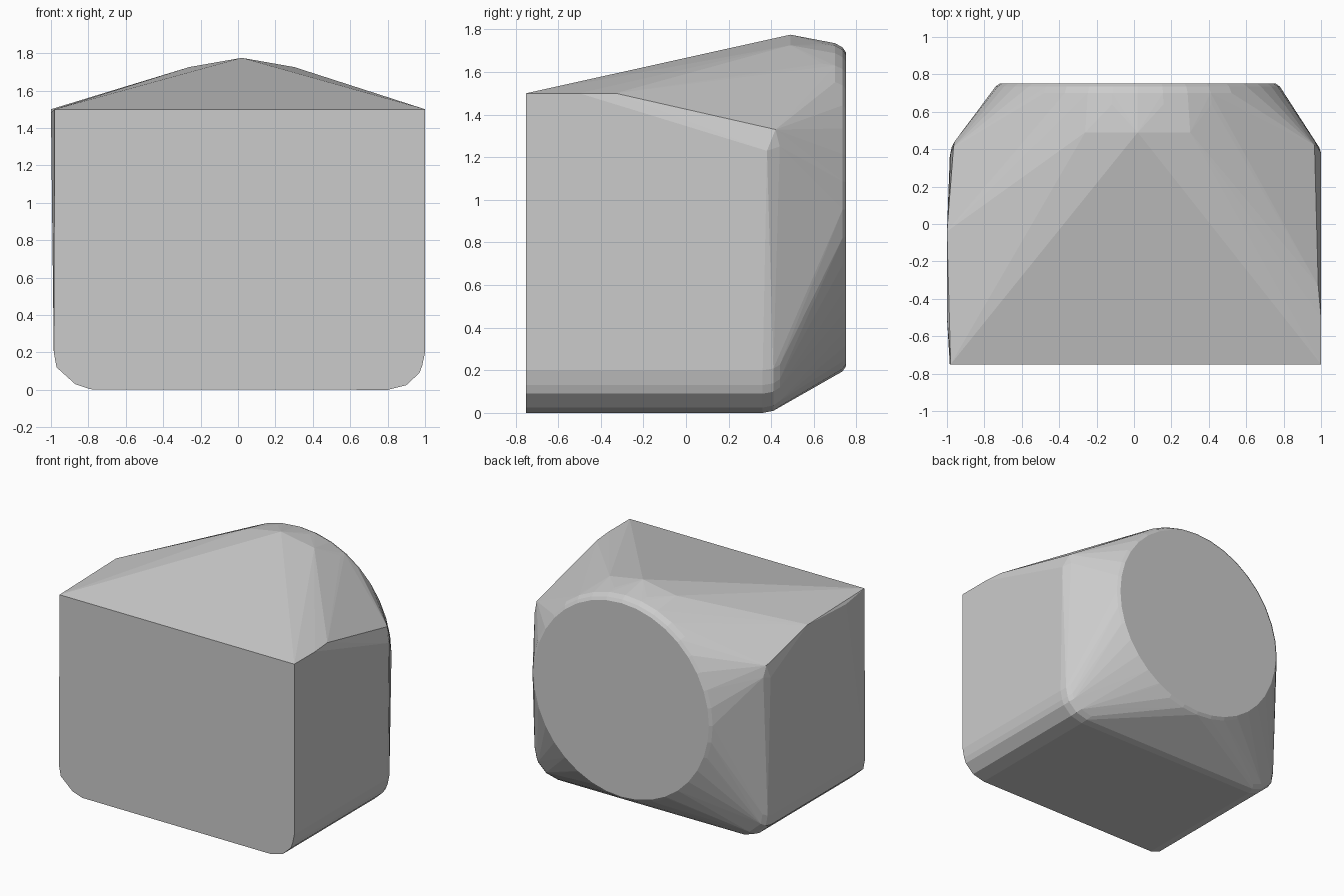
import bpy, bmesh
from math import sin, cos, tau

if "Cube" in bpy.data.objects:
    bpy.data.objects.remove(bpy.data.objects["Cube"])

pts = []


def ring(y, r, n):
    """Circle of points facing the back, first point at the top."""
    for i in range(n):
        a = tau * i / n
        pts.append((0.02 + r * sin(a), y, 0.955 + r * cos(a)))


# rounded bottom profile of the box, (x, z)
bottom = [(-0.985, 0.2), (-0.97, 0.12), (-0.87, 0.03), (-0.79, 0.003),
          (0.80, 0.0), (0.90, 0.025), (0.97, 0.09), (0.985, 0.13), (1.0, 0.2)]
for y, inset in ((-0.75, 0), (0.36, 0), (0.41, 0.01), (0.44, 0.032)):
    for x, z in bottom:
        pts.append((x * (1 - inset), y, z + inset * (1 - z)))

# upper edges of the front and sides
pts += [(-0.98, -0.75, 1.5), (1.0, -0.75, 1.5),
        (1.0, -0.5, 1.5), (0.985, -0.33, 1.5),
        (1.0, 0.38, 1.23), (0.968, 0.44, 1.25), (0.965, 0.42, 1.33),
        (-1.0, -0.5, 1.48), (-1.0, -0.04, 1.5),
        (-0.98, 0.38, 1.25), (-0.96, 0.44, 1.27), (-0.965, 0.41, 1.35)]

# round back with a softened rim
ring(0.49, 0.82, 18)
ring(0.64, 0.79, 36)
ring(0.70, 0.78, 36)
ring(0.735, 0.76, 36)
ring(0.75, 0.738, 36)

# tight skin around all the sections
bm = bmesh.new()
for p in pts:
    bm.verts.new(p)
bmesh.ops.convex_hull(bm, input=bm.verts[:])
bmesh.ops.delete(bm, geom=[v for v in bm.verts if not v.link_faces], context='VERTS')
bmesh.ops.dissolve_limit(bm, angle_limit=0.01, verts=bm.verts[:], edges=bm.edges[:])
bmesh.ops.recalc_face_normals(bm, faces=bm.faces[:])

mesh = bpy.data.meshes.new("hull_block")
bm.to_mesh(mesh)
bm.free()
bpy.context.collection.objects.link(bpy.data.objects.new("hull_block", mesh))
